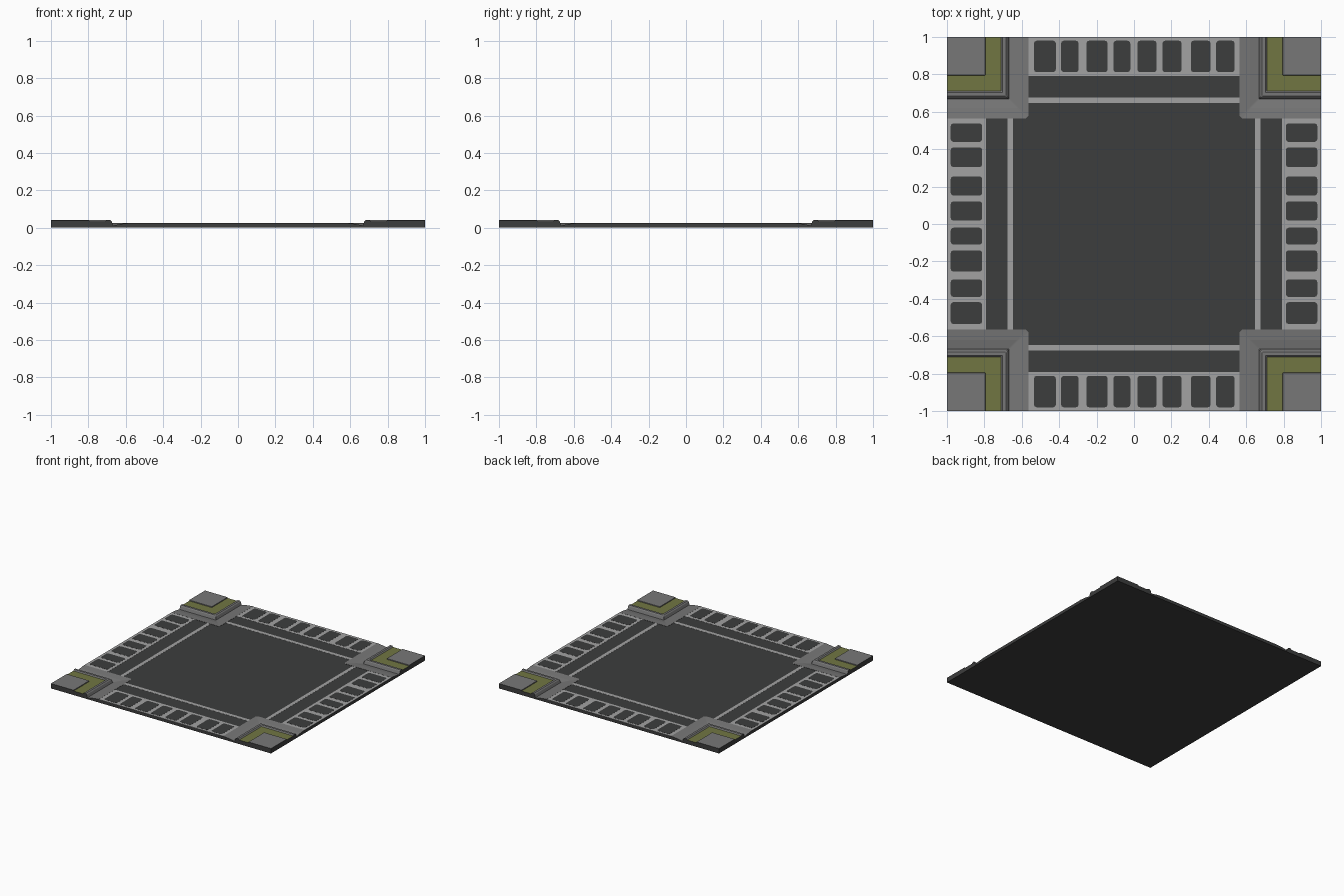
import bpy, bmesh

if "Cube" in bpy.data.objects:
    bpy.data.objects.remove(bpy.data.objects["Cube"])


def material(name, r, g, b):
    m = bpy.data.materials.new(name)
    m.diffuse_color = (r, g, b, 1)
    m.use_nodes = True
    m.node_tree.nodes["Principled BSDF"].inputs["Base Color"].default_value = m.diffuse_color
    return m


ASPHALT = material("asphalt", 0.046, 0.047, 0.047)
PAINT = material("road paint", 0.36, 0.36, 0.36)
CONCRETE = material("concrete", 0.185, 0.185, 0.185)
GRASS = material("grass", 0.165, 0.182, 0.055)

ROAD_Z = 0.025
EDGE = 0.565   # where road meets gutter


def finish(bm, name, mats):
    bmesh.ops.recalc_face_normals(bm, faces=bm.faces)
    me = bpy.data.meshes.new(name)
    bm.to_mesh(me)
    bm.free()
    for m in mats:
        me.materials.append(m)
    ob = bpy.data.objects.new(name, me)
    bpy.context.collection.objects.link(ob)
    return ob


def add_prism(bm, pts, z0, z1):
    lo = [bm.verts.new((x, y, z0)) for x, y in pts]
    hi = [bm.verts.new((x, y, z1)) for x, y in pts]
    bm.faces.new(lo)
    bm.faces.new(hi)
    n = len(pts)
    for i in range(n):
        j = (i + 1) % n
        bm.faces.new((lo[i], lo[j], hi[j], hi[i]))


def rounded(x0, x1, y0, y1, r):
    k = 0.3 * r
    return [(x0 + r, y0), (x1 - r, y0), (x1 - k, y0 + k), (x1, y0 + r),
            (x1, y1 - r), (x1 - k, y1 - k), (x1 - r, y1), (x0 + r, y1),
            (x0 + k, y1 - k), (x0, y1 - r), (x0, y0 + r), (x0 + k, y0 + k)]


def rect(x0, x1, y0, y1):
    return [(x0, y0), (x1, y0), (x1, y1), (x0, y1)]


def on_side(pts, side):
    """Place a plan drawn on the back arm on any of the four arms."""
    return {"back": pts,
            "front": [(x, -y) for x, y in pts],
            "right": [(y, x) for x, y in pts],
            "left": [(-y, x) for x, y in pts]}[side]


# Road: cross-shaped slab
C = 0.014
quarter = [(1, EDGE), (EDGE + C, EDGE), (EDGE, EDGE + C), (EDGE, 1)]
cross = []
for sx, sy in ((1, 1), (-1, 1), (-1, -1), (1, -1)):
    q = [(x * sx, y * sy) for x, y in quarter]
    cross += q if sx * sy > 0 else q[::-1]
bm = bmesh.new()
add_prism(bm, cross, 0, ROAD_Z)
finish(bm, "road", [ASPHALT])

# Corners: stepped profile (inset, height, slot of the strip that follows)
# slots: 0 asphalt, 1 concrete, 2 grass
PROFILE = [(EDGE, 0.0265, 1), (0.62, 0.021, 1), (0.668, 0.012, 1),
           (0.676, 0.035, 1), (0.684, 0.042, 1), (0.702, 0.042, 1),
           (0.710, 0.033, 2), (0.795, 0.033, 1), (0.7955, 0.040, 1)]


def corner(sx, sy, name):
    bm = bmesh.new()

    def vert(x, y, z):
        return bm.verts.new((x * sx, y * sy, z))

    def loop(d, z, c):
        return [vert(1, d, z), vert(d + c, d, z), vert(d, d + c, z), vert(d, 1, z)]

    base = loop(EDGE, 0, C)
    rows = [loop(d, z, C if i == 0 else 0.003) for i, (d, z, s) in enumerate(PROFILE)]
    low, top = vert(1, 1, 0), vert(1, 1, PROFILE[-1][1])
    # gutter, kerb and verge strips
    for (d, z, slot), a, b in zip(PROFILE, rows, rows[1:]):
        for i in range(3):
            bm.faces.new((a[i], a[i + 1], b[i + 1], b[i])).material_index = slot
    # paving slab top
    bm.faces.new(rows[-1] + [top]).material_index = 1
    # dark outer walls, underside and inner wall
    for e in (0, 3):
        bm.faces.new([r[e] for r in rows] + [top, low, base[e]])
    bm.faces.new(base + [low])
    for i in range(3):
        bm.faces.new((base[i], base[i + 1], rows[0][i + 1], rows[0][i]))
    finish(bm, name, [ASPHALT, CONCRETE, GRASS])


for sx, xn in ((1, "right"), (-1, "left")):
    for sy, yn in ((1, "back"), (-1, "front")):
        corner(sx, sy, f"pavement_corner_{yn}_{xn}")

# Crossings: painted plate with worn dark gaps, plus a line at the junction
GAPS = [(-.535, -.418), (-.39, -.296), (-.255, -.141), (-.11, -.02),
        (.018, .121), (.152, .255), (.304, .41), (.439, .538)]
for side in ("front", "back", "left", "right"):
    bm = bmesh.new()
    add_prism(bm, on_side(rect(-EDGE, EDGE, 0.79, 1.0), side), ROAD_Z - 0.002, ROAD_Z + 0.0008)
    finish(bm, f"crossing_paint_{side}", [PAINT])
    bm = bmesh.new()
    for a, b in GAPS:
        add_prism(bm, on_side(rounded(a, b, 0.812, 0.98, 0.014), side),
                  ROAD_Z - 0.001, ROAD_Z + 0.0016)
    finish(bm, f"crossing_gaps_{side}", [ASPHALT])
    bm = bmesh.new()
    add_prism(bm, on_side(rect(-EDGE, EDGE, 0.646, 0.675), side), ROAD_Z - 0.002, ROAD_Z + 0.0008)
    finish(bm, f"stop_line_{side}", [PAINT])
